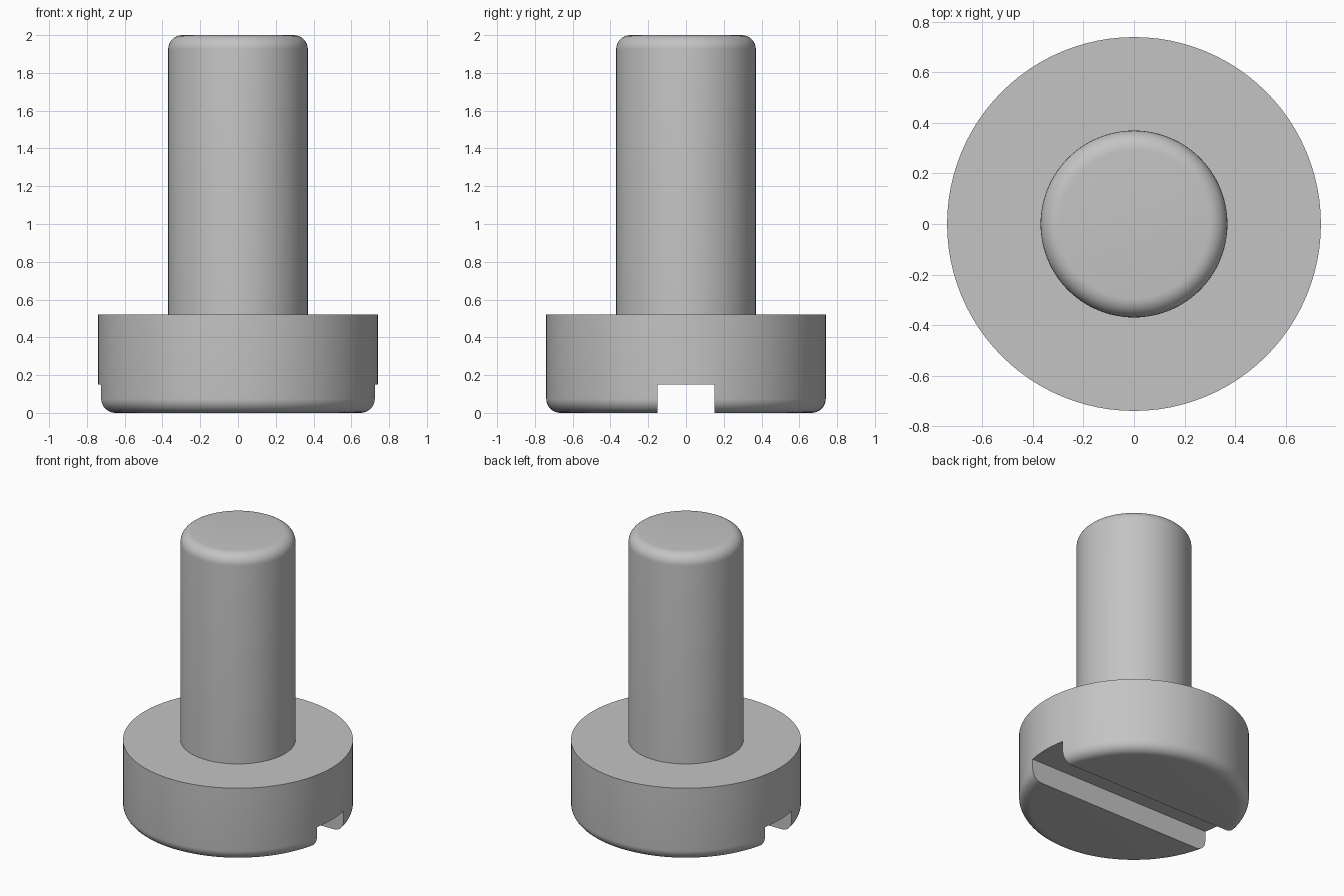
import bpy, bmesh, math

cube = bpy.data.objects.get("Cube")
if cube:
    bpy.data.objects.remove(cube, do_unlink=True)

SEGMENTS = 96
HEAD_R, HEAD_H = 0.74, 0.52
SHANK_R, TOP = 0.37, 2.0
FILLET = 0.075
SLOT_W, SLOT_D = 0.30, 0.15

steel = bpy.data.materials.new("steel grey")
steel.use_nodes = True
colour = (0.55, 0.55, 0.55, 1)
steel.diffuse_color = colour
steel.node_tree.nodes["Principled BSDF"].inputs["Base Color"].default_value = colour


def fillet(cx, cz, start, steps=8):
    """Quarter-round profile points, counter-clockwise from the start angle."""
    angles = [math.radians(start + 90 * i / steps) for i in range(steps + 1)]
    return [(cx + FILLET * math.cos(a), cz + FILLET * math.sin(a)) for a in angles]


def lathe(name, profile):
    """Closed solid of revolution with flat end caps."""
    bm = bmesh.new()
    rings = []
    for r, z in profile:
        rings.append([bm.verts.new((r * math.cos(t), r * math.sin(t), z))
                      for t in (2 * math.pi * i / SEGMENTS for i in range(SEGMENTS))])
    for low, high in zip(rings, rings[1:]):
        for i in range(SEGMENTS):
            j = (i + 1) % SEGMENTS
            bm.faces.new((low[i], low[j], high[j], high[i]))
    bm.faces.new(rings[0][::-1])
    bm.faces.new(rings[-1])
    bmesh.ops.recalc_face_normals(bm, faces=bm.faces)
    mesh = bpy.data.meshes.new(name)
    bm.to_mesh(mesh)
    bm.free()
    obj = bpy.data.objects.new(name, mesh)
    bpy.context.collection.objects.link(obj)
    mesh.materials.append(steel)
    return obj


# Head and shank turned as one solid
profile = fillet(HEAD_R - FILLET, FILLET, -90)
profile += [(HEAD_R, HEAD_H), (SHANK_R, HEAD_H)]
profile += fillet(SHANK_R - FILLET, TOP - FILLET, 0)
screw = lathe("screw_body", profile)

# Driver slot across the underside of the head
bpy.ops.mesh.primitive_cube_add(size=1)
cutter = bpy.context.object
cutter.name = "slot_cutter"
cutter.scale = (2, SLOT_W, 2 * SLOT_D)
cutter.hide_render = True
cutter.data.materials.append(steel)

slot = screw.modifiers.new("slot", "BOOLEAN")
slot.operation = "DIFFERENCE"
slot.solver = "EXACT"
slot.object = cutter

bpy.ops.object.select_all(action="DESELECT")
screw.select_set(True)
bpy.context.view_layer.objects.active = screw
bpy.ops.object.modifier_apply(modifier=slot.name)
bpy.data.objects.remove(cutter, do_unlink=True)

# Smooth walls and fillets, crisp slot and shoulder
bpy.ops.object.shade_smooth_by_angle(angle=math.radians(30))
